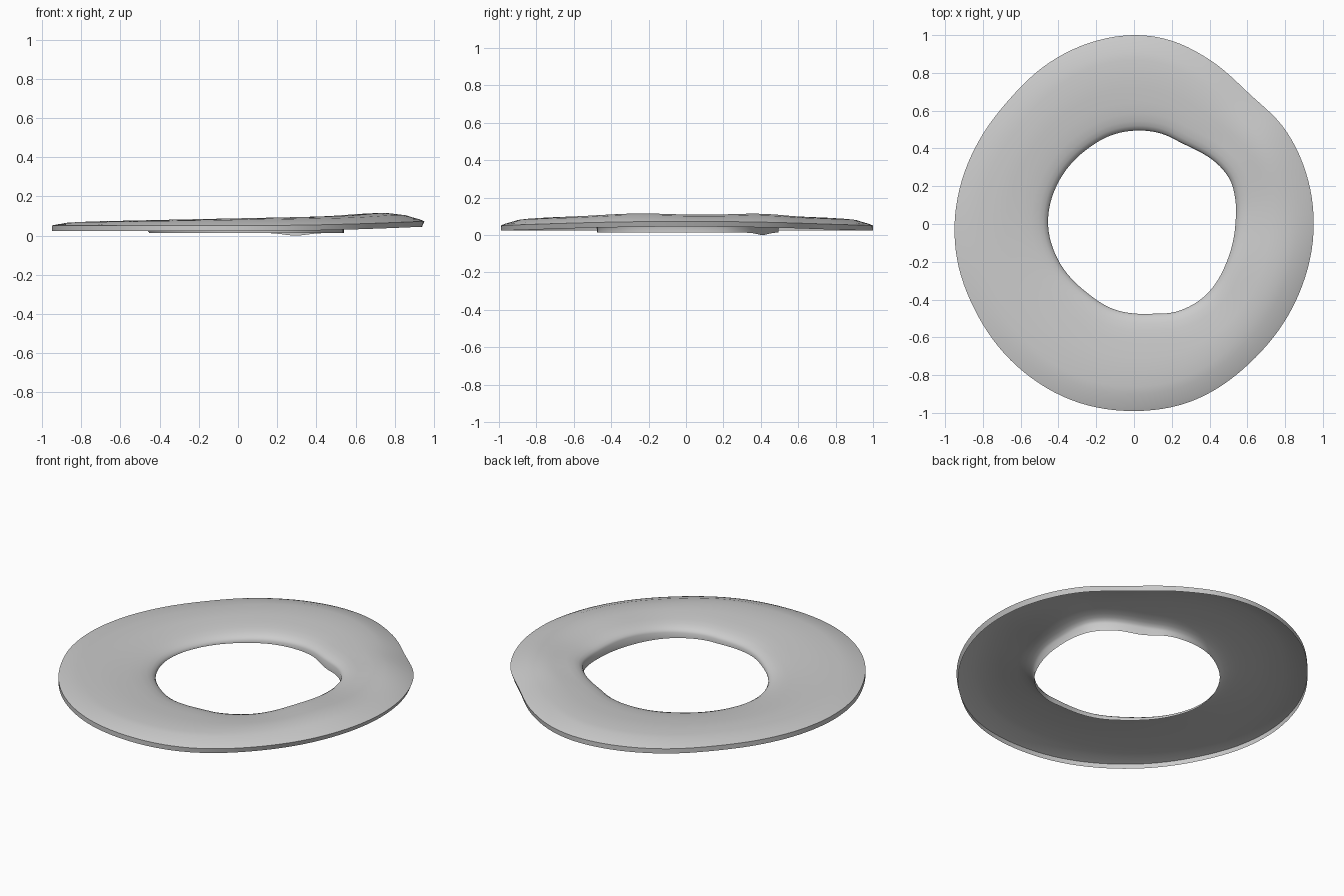
import bpy, bmesh, math
from mathutils import Vector

if "Cube" in bpy.data.objects:
    bpy.data.objects.remove(bpy.data.objects["Cube"])

N = 128  # segments around the ring

# hand-read outlines of the uneven ring (top view)
OUTER = [(.95, -.05), (.925, .22), (.80, .50), (.61, .69), (.40, .87), (.20, .97), (.02, 1.0),
         (-.20, .97), (-.44, .86), (-.66, .66), (-.81, .46), (-.92, .20), (-.95, 0), (-.93, -.22),
         (-.84, -.46), (-.60, -.77), (-.31, -.94), (-.02, -.99), (.30, -.94), (.64, -.71), (.86, -.40)]
INNER = [(.537, 0), (.535, .14), (.51, .23), (.45, .31), (.27, .42), (.14, .48), (.02, .495),
         (-.12, .47), (-.25, .395), (-.39, .24), (-.455, 0), (-.407, -.18), (-.26, -.355),
         (-.11, -.45), (.10, -.475), (.22, -.465), (.376, -.38), (.497, -.185)]


def radius_function(points):
    """Smooth periodic radius from outline points (Catmull-Rom in angle)."""
    polar = sorted((math.atan2(y, x) % math.tau, math.hypot(x, y)) for x, y in points)
    n = len(polar)

    def knot(i):
        a, r = polar[i % n]
        return a + math.tau * (i // n), r

    def radius(a):
        i = max((k for k in range(-1, n) if knot(k)[0] <= a))
        (a0, r0), (a1, r1), (a2, r2), (a3, r3) = (knot(i + k) for k in (-1, 0, 1, 2))
        h = a2 - a1
        t = (a - a1) / h
        m1, m2 = (r2 - r0) / (a2 - a0) * h, (r3 - r1) / (a3 - a1) * h
        return ((2*t**3 - 3*t**2 + 1) * r1 + (t**3 - 2*t**2 + t) * m1
                + (3*t**2 - 2*t**3) * r2 + (t**3 - t**2) * m2)
    return radius


def bump(a, centre, width):
    d = (a - centre + math.pi) % math.tau - math.pi
    return math.exp(-(d / width) ** 2)


def section(a, ro, ri):
    """Cross-section (radius, height) from outer skirt over the top to the inner flange."""
    c = max(0, math.cos(a))
    base = .023 + .022 * c * c
    crest = .088 + .016 * math.cos(a) + .012 * (bump(a, -.33, .35) + bump(a, .5, .3))
    edge = base + .028
    shoulder = edge + (crest - edge) * .45
    low = .013 - .013 * bump(a, .95, .18)
    w = ro - ri
    return [(ro - .012 * c, base), (ro, edge), (ro - .025, edge + (shoulder - edge) * .6),
            (ro - .05, shoulder), (ro - .09, shoulder + (crest - shoulder) * .6),
            (ro - .13, crest - .004), (ro - w * .4, crest), (ri + w * .45, crest - .003),
            (ri + .15, crest - .008), (ri + .09, crest - .014), (ri + .05, crest - .022),
            (ri + .025, crest - .031), (ri + .008, crest - .042), (ri, crest - .055), (ri, low)]


# ring: thin open-bottomed shell
outer, inner = radius_function(OUTER), radius_function(INNER)
bm = bmesh.new()
rows = []
for i in range(N):
    a = math.tau * i / N
    d = Vector((math.cos(a), math.sin(a), 0))
    rows.append([bm.verts.new(d * r + Vector((0, 0, z)))
                 for r, z in section(a, outer(a), inner(a))])
for i in range(N):
    p, q = rows[i], rows[(i + 1) % N]
    for k in range(len(p) - 1):
        bm.faces.new((p[k], q[k], q[k + 1], p[k + 1]))
mesh = bpy.data.meshes.new("ring_shell")
bm.to_mesh(mesh)
bm.free()
ring = bpy.data.objects.new("ring_shell", mesh)
bpy.context.collection.objects.link(ring)
bpy.context.view_layer.objects.active = ring
ring.select_set(True)
bpy.ops.object.shade_smooth_by_angle(angle=math.radians(40))
